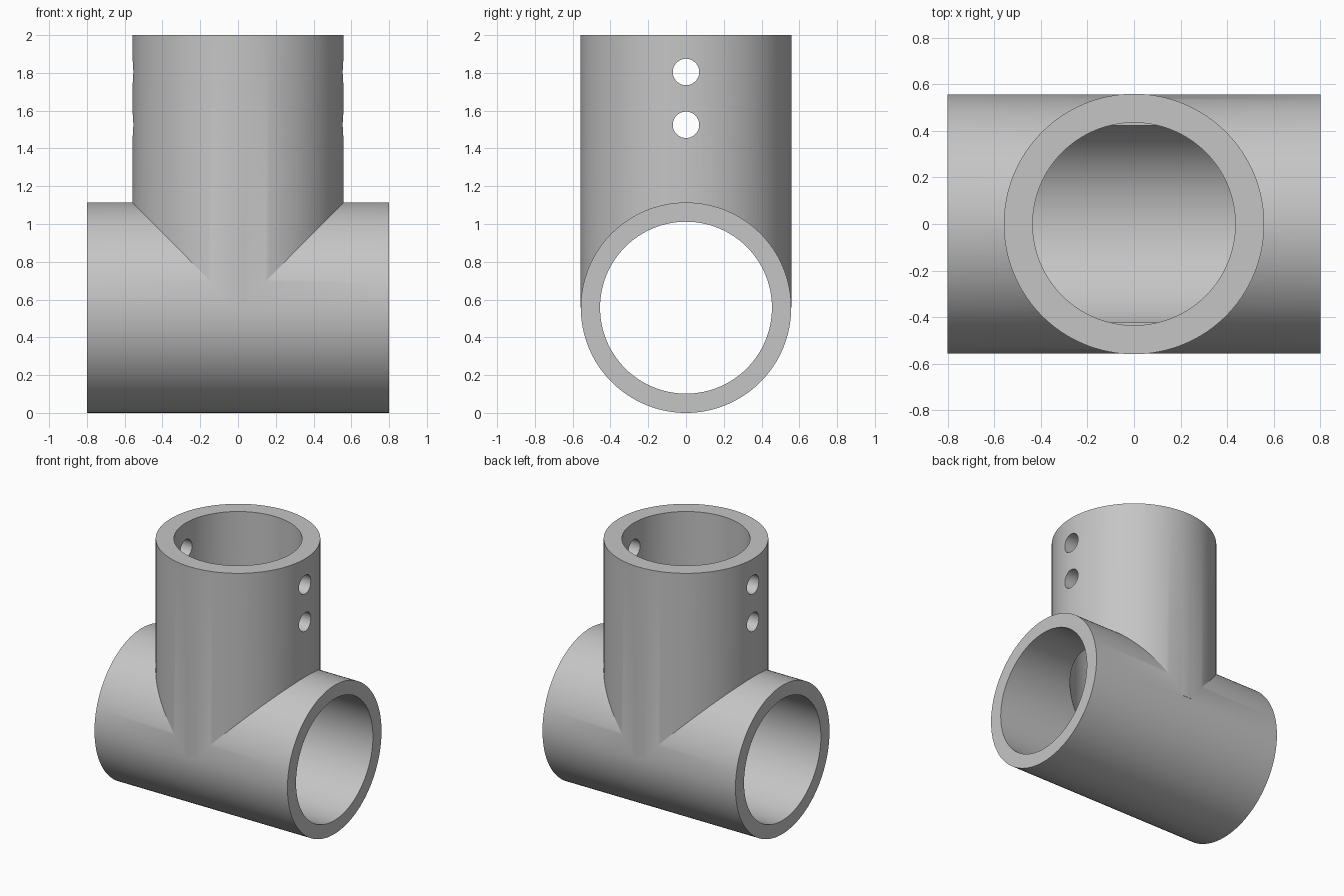
import bpy
import math

if "Cube" in bpy.data.objects:
    bpy.data.objects.remove(bpy.data.objects["Cube"], do_unlink=True)

grey = bpy.data.materials.new("plain_grey")
grey.use_nodes = True
colour = (0.56, 0.56, 0.56, 1)
grey.diffuse_color = colour
grey.node_tree.nodes["Principled BSDF"].inputs["Base Color"].default_value = colour

AXIS = 0.557    # height of the cross pipe's axis
TOP = 2.0


def cylinder(name, radius, start, end, axis, centre=0.0, sides=128):
    """Cylinder along z from start to end, or along x at height centre."""
    mid = (start + end) / 2
    along_x = axis == "x"
    bpy.ops.mesh.primitive_cylinder_add(
        vertices=sides, radius=radius, depth=end - start,
        location=(mid, 0, centre) if along_x else (0, 0, mid),
        rotation=(0, math.pi / 2 if along_x else 0, 0))
    obj = bpy.context.object
    obj.name = name
    obj.data.materials.append(grey)
    return obj


def combine(target, tool, operation):
    """Apply a boolean and discard the tool."""
    mod = target.modifiers.new(operation.lower(), "BOOLEAN")
    mod.operation = operation
    mod.solver = "EXACT"
    mod.object = tool
    bpy.ops.object.select_all(action="DESELECT")
    target.select_set(True)
    bpy.context.view_layer.objects.active = target
    bpy.ops.object.modifier_apply(modifier=mod.name)
    bpy.data.objects.remove(tool, do_unlink=True)


# Cross pipe joined with the upright socket
tee = cylinder("pipe_tee", AXIS, -0.8, 0.8, "x", AXIS)
combine(tee, cylinder("upright", 0.559, AXIS, TOP, "z"), "UNION")

# Upright bore stops at a narrow ledge inside the cross bore
combine(tee, cylinder("upright_bore", 0.435, 0.725, TOP + 0.1, "z"), "DIFFERENCE")
combine(tee, cylinder("cross_bore", 0.455, -1, 1, "x", AXIS), "DIFFERENCE")

# Two pin holes straight through the upright
for height in (1.525, 1.805):
    combine(tee, cylinder("pin_hole", 0.07, -1, 1, "x", height, 48), "DIFFERENCE")

tee.select_set(True)
bpy.context.view_layer.objects.active = tee
bpy.ops.object.shade_smooth_by_angle(angle=math.radians(20))
